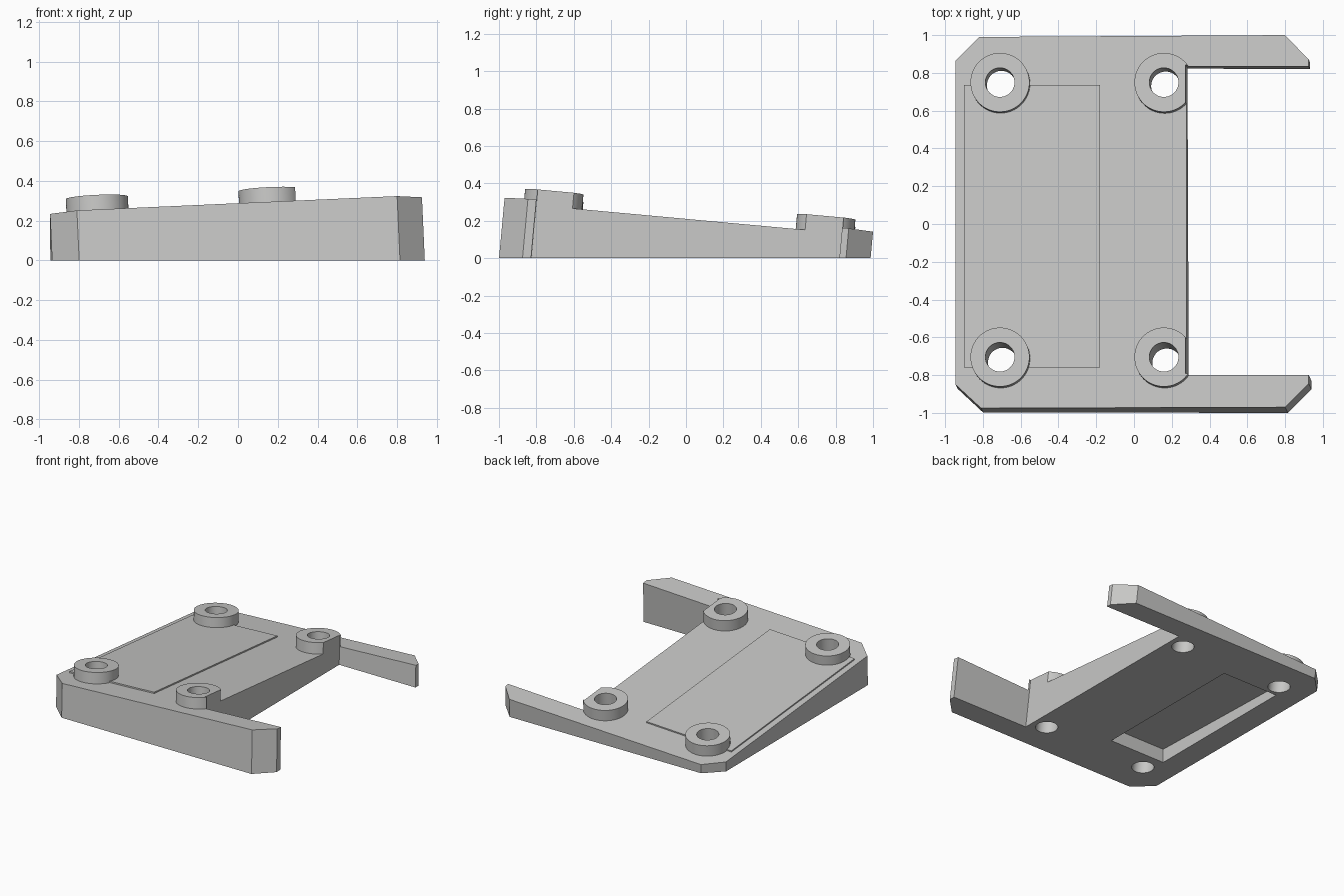
import bpy, bmesh, math
from mathutils import Vector

if "Cube" in bpy.data.objects:
    bpy.data.objects.remove(bpy.data.objects["Cube"])

# The upper face is a sloped plane; every wall runs square to that plane
SX, SY, C = 0.045, -0.092, 0.198
N = Vector((-SX, -SY, 1)).normalized()

grey = bpy.data.materials.new("light grey")
grey.diffuse_color = (0.57, 0.57, 0.56, 1)
grey.use_nodes = True
grey.node_tree.nodes["Principled BSDF"].inputs["Base Color"].default_value = grey.diffuse_color


def on_plane(x, y, k):
    """Point k above the sloped face; k=None drops it to the ground."""
    q = Vector((x, y, C + SX * x + SY * y))
    return q - N * (q.z / N.z) if k is None else q + N * k


def solid(name, low, high):
    """Closed prism between two matching outlines."""
    bm = bmesh.new()
    a = [bm.verts.new(p) for p in low]
    b = [bm.verts.new(p) for p in high]
    n = len(a)
    bm.faces.new(a[::-1])
    bm.faces.new(b)
    for i in range(n):
        j = (i + 1) % n
        bm.faces.new((a[i], a[j], b[j], b[i]))
    bmesh.ops.recalc_face_normals(bm, faces=bm.faces)
    me = bpy.data.meshes.new(name)
    bm.to_mesh(me)
    bm.free()
    me.materials.append(grey)
    ob = bpy.data.objects.new(name, me)
    bpy.context.collection.objects.link(ob)
    return ob


def prism(name, outline, k0, k1):
    return solid(name, [on_plane(x, y, k0) for x, y in outline],
                 [on_plane(x, y, k1) for x, y in outline])


def circle(cx, cy, r, n=64):
    return [(cx + r * math.cos(2 * math.pi * i / n),
             cy + r * math.sin(2 * math.pi * i / n)) for i in range(n)]


def rect(x0, x1, y0, y1):
    return [(x0, y0), (x1, y0), (x1, y1), (x0, y1)]


def cut(ob, cutter):
    bpy.context.view_layer.objects.active = ob
    m = ob.modifiers.new("cut", 'BOOLEAN')
    m.operation, m.solver, m.object = 'DIFFERENCE', 'EXACT', cutter
    bpy.ops.object.modifier_apply(modifier=m.name)


# Wedge body with chamfered corners and two arms
body = prism("wedge_body", [
    (-0.81, -0.975), (0.80, -0.97), (0.925, -0.845), (0.925, -0.80),
    (0.277, -0.80), (0.277, 0.835), (0.925, 0.835), (0.925, 0.87),
    (0.80, 1.0), (-0.82, 0.99), (-0.945, 0.865), (-0.945, -0.85)], None, 0)

# Thin raised panel on the sloped face
panel = prism("raised_panel", rect(-0.9, -0.18, -0.76, 0.735), -0.004, 0.01)

# Cutters: notch between the arms, pocket in the underside
notch = prism("notch_cutter", rect(0.277, 0.9, -0.80, 0.835), -0.1, 0.3)
pocket_xy = rect(-0.76, -0.29, -0.59, 0.63)
pocket = solid("pocket_cutter", [(x, y, -0.1) for x, y in pocket_xy],
               [(x, y, 0.105 if y < 0 else 0.07) for x, y in pocket_xy])
cut(body, pocket)

# Four ring bosses with through holes
parts, cutters = [body, panel], [notch, pocket]
for side, cx in (("left", -0.706), ("right", 0.162)):
    for end, cy in (("front", -0.712), ("back", 0.742)):
        boss = prism(f"boss_{end}_{side}", circle(cx, cy, 0.156), -0.004, 0.084)
        hole = prism("hole_cutter", circle(cx, cy, 0.077), -0.6, 0.3)
        if side == "right":
            cut(boss, notch)
        cut(boss, hole)
        cut(body, hole)
        if side == "left":
            cut(panel, hole)
        parts.append(boss)
        cutters.append(hole)

for c in cutters:
    bpy.data.objects.remove(c, do_unlink=True)

# Smooth the round walls, keep the edges crisp
bpy.ops.object.select_all(action='DESELECT')
for p in parts:
    p.select_set(True)
bpy.context.view_layer.objects.active = body
bpy.ops.object.shade_smooth_by_angle(angle=math.radians(30))
